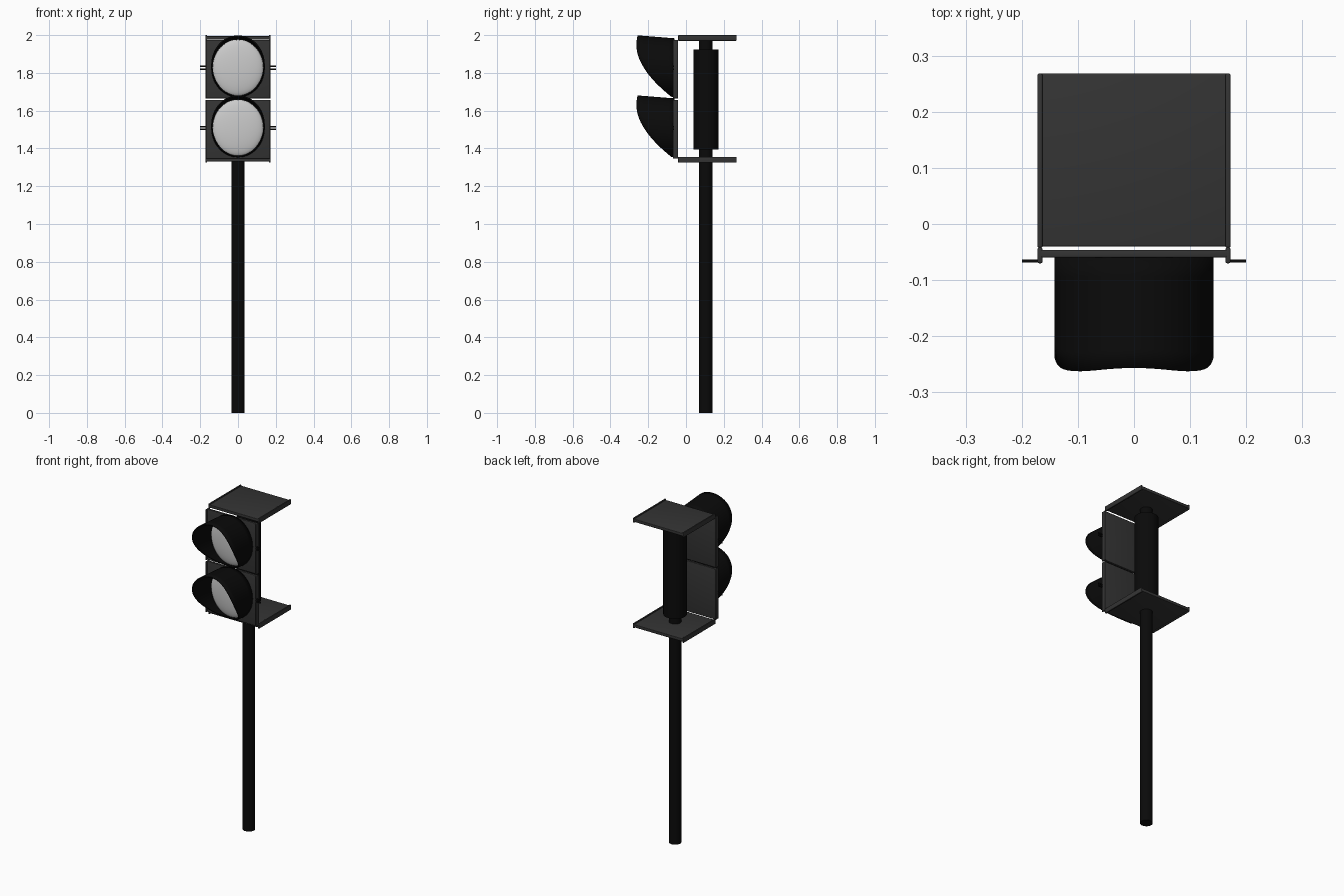
import bpy, bmesh, math

cube = bpy.data.objects.get("Cube")
if cube:
    bpy.data.objects.remove(cube, do_unlink=True)


def material(name, value):
    m = bpy.data.materials.new(name)
    m.use_nodes = True
    color = (value, value, value, 1)
    m.diffuse_color = color
    m.node_tree.nodes["Principled BSDF"].inputs["Base Color"].default_value = color
    return m


BLACK = material("black", 0.003)
GREY = material("dark grey", 0.034)
WHITE = material("lens white", 0.6)


def finish(name, bm, mat, smooth=True):
    bmesh.ops.recalc_face_normals(bm, faces=bm.faces)
    mesh = bpy.data.meshes.new(name)
    bm.to_mesh(mesh)
    bm.free()
    mesh.materials.append(mat)
    ob = bpy.data.objects.new(name, mesh)
    bpy.context.collection.objects.link(ob)
    if smooth:
        bpy.ops.object.select_all(action="DESELECT")
        ob.select_set(True)
        bpy.context.view_layer.objects.active = ob
        bpy.ops.object.shade_smooth_by_angle(angle=math.radians(35))
    return ob


def box(name, lo, hi, mat, bevel=0.0):
    bm = bmesh.new()
    bmesh.ops.create_cube(bm, size=1)
    for v in bm.verts:
        v.co = [(a + b) / 2 + c * (b - a) for a, b, c in zip(lo, hi, v.co)]
    if bevel:
        bmesh.ops.bevel(bm, geom=bm.edges[:], offset=bevel, segments=3,
                        profile=0.5, affect="EDGES")
    return finish(name, bm, mat)


def post(name, radius, z0, z1):
    bm = bmesh.new()
    bmesh.ops.create_cone(bm, cap_ends=True, segments=32, radius1=radius,
                          radius2=radius, depth=z1 - z0)
    bmesh.ops.translate(bm, vec=(0, POLE_Y, (z0 + z1) / 2), verts=bm.verts)
    return finish(name, bm, BLACK)


def lens(name, z):
    # Shallow half ellipsoid bulging to the front
    bm = bmesh.new()
    bmesh.ops.create_uvsphere(bm, u_segments=40, v_segments=20, radius=1)
    bmesh.ops.delete(bm, geom=[v for v in bm.verts if v.co.z < -0.01], context="VERTS")
    for v in bm.verts:
        x, y, h = v.co
        v.co = (x * 0.134, FACE_Y - 0.004 - h * 0.025, z + y * 0.149)
    return finish(name, bm, WHITE)


def visor(name, z):
    # Elliptical hood, long over the top and cut away towards the bottom
    bm = bmesh.new()
    segments, steps = 64, 6
    rings = []
    for i in range(segments):
        a = 2 * math.pi * i / segments
        t = math.sin(a)
        reach = 0.171 + 0.09 * t - 0.065 * t * t
        ring = []
        for j in range(steps + 1):
            d = reach * j / steps
            ring.append(bm.verts.new((0.142 * math.cos(a), FACE_Y - d,
                                      z + 0.156 * t + 0.08 * d)))
        rings.append(ring)
    for a, b in zip(rings, rings[1:] + rings[:1]):
        for j in range(steps):
            bm.faces.new((a[j], b[j], b[j + 1], a[j + 1]))
    ob = finish(name, bm, BLACK)
    wall = ob.modifiers.new("wall", "SOLIDIFY")
    wall.thickness = 0.007
    wall.offset = -1
    return ob


POLE_Y = 0.105
FACE_Y = -0.06
W = 0.172
LIP = 0.009

# Pole and thick sleeve
post("pole", 0.035, 0, 1.98)
post("pole_sleeve", 0.066, 1.395, 1.925)

# Horizontal mounting plates with a lip along each side
for label, z in (("bottom", 1.34), ("top", 1.985)):
    box(label + "_plate", (-W + 0.004, -0.04, z - 0.009), (W - 0.004, 0.268, z + 0.009), GREY, 0.003)
    for side, s in (("left", 1), ("right", -1)):
        c = s * (W - LIP / 2)
        box(f"{label}_plate_{side}_lip", (c - LIP / 2, -0.042, z - 0.015),
            (c + LIP / 2, 0.268, z + 0.015), GREY, 0.003)

# Signal doors, each with lips, latches, lens and visor
for label, z in (("lower", 1.502), ("upper", 1.82)):
    h = 0.155
    box(label + "_panel", (-W + 0.004, FACE_Y, z - h), (W - 0.004, -0.046, z + h), GREY, 0.003)
    for side, s in (("left", 1), ("right", -1)):
        c = s * (W - LIP / 2)
        box(f"{label}_panel_{side}_lip", (c - LIP / 2, -0.07, z - h),
            (c + LIP / 2, -0.042, z + h), GREY, 0.003)
        for n, dz in enumerate((0.0, 0.014)):
            ends = sorted((s * 0.163, s * 0.2))
            box(f"{label}_{side}_latch_{n + 1}", (ends[0], -0.069, z + dz - 0.004),
                (ends[1], -0.063, z + dz + 0.004), BLACK)
    lens(label + "_lens", z + 0.007)
    visor(label + "_visor", z + 0.007)
